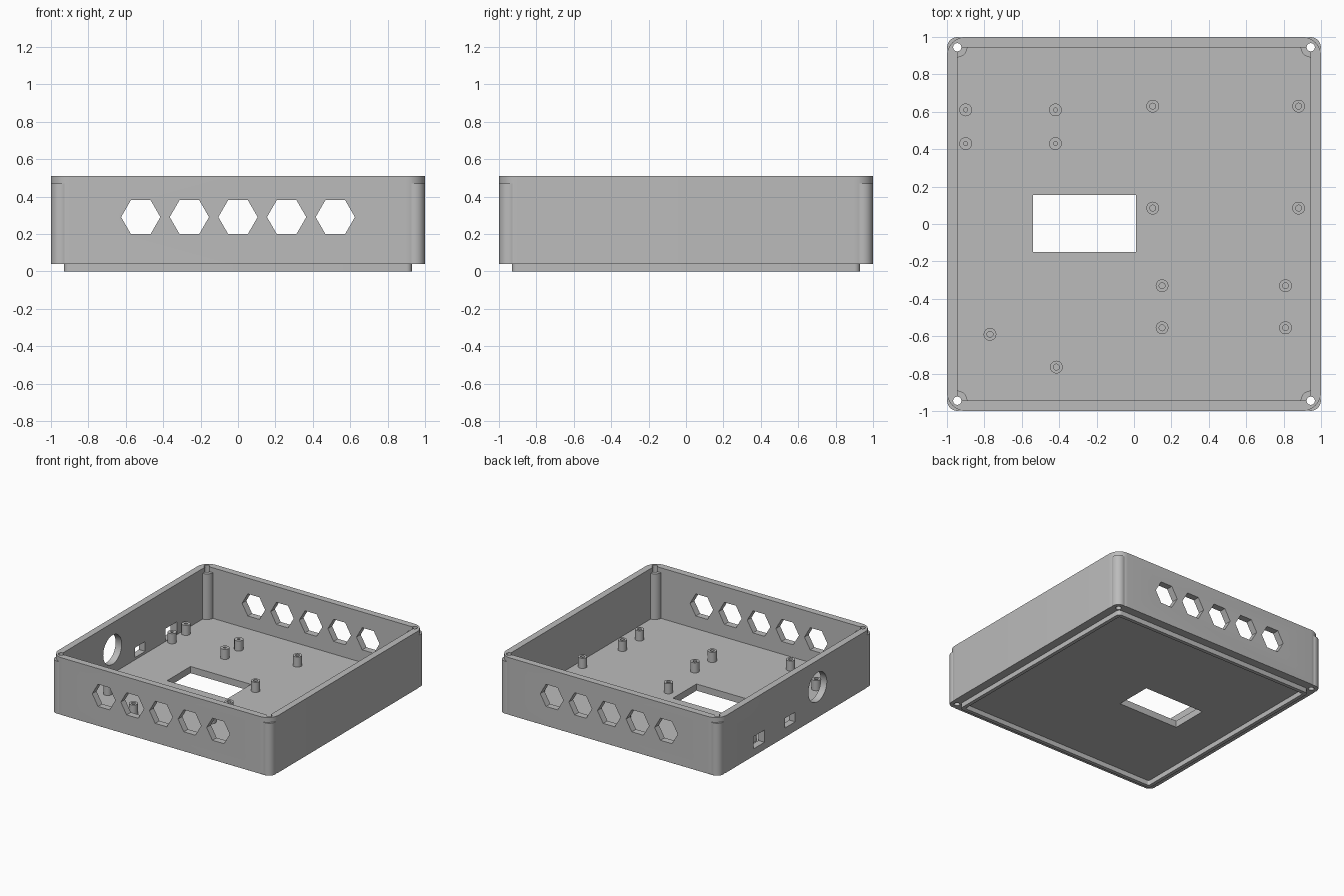
import bpy, bmesh, math
from mathutils import Matrix

cube = bpy.data.objects.get("Cube")
if cube:
    bpy.data.objects.remove(cube, do_unlink=True)

grey = bpy.data.materials.new("plain_grey")
grey.use_nodes = True
grey.diffuse_color = (0.5, 0.5, 0.5, 1)
grey.node_tree.nodes["Principled BSDF"].inputs["Base Color"].default_value = grey.diffuse_color

LEDGE, FLOOR, TOP, POST_TOP = 0.04, 0.095, 0.51, 0.47
INNER = 0.945
SCREW = [(sx * INNER, sy * INNER) for sx in (-1, 1) for sy in (-1, 1)]
ALONG_Y = Matrix.Rotation(math.pi / 2, 4, 'X')              # local x, y, z -> x, z, -y
ALONG_X = Matrix(((0, 0, 1, 0), (1, 0, 0, 0), (0, 1, 0, 0), (0, 0, 0, 1)))  # -> y, z, x


def circle(cx, cy, r, n=32):
    return [(cx + r * math.cos(2 * math.pi * i / n),
             cy + r * math.sin(2 * math.pi * i / n)) for i in range(n)]


def rect(x0, x1, y0, y1):
    return [(x0, y0), (x1, y0), (x1, y1), (x0, y1)]


def rounded_square(half, r, n=10):
    pts = []
    for k, (sx, sy) in enumerate([(1, 1), (-1, 1), (-1, -1), (1, -1)]):
        for i in range(n + 1):
            a = math.pi / 2 * (k + i / n)
            pts.append((sx * (half - r) + r * math.cos(a), sy * (half - r) + r * math.sin(a)))
    return pts


def prism(bm, pts, z0, z1, matrix=Matrix()):
    """Closed straight prism over a 2D outline."""
    low = [bm.verts.new(matrix @ Matrix.Translation((x, y, z0)).translation) for x, y in pts]
    high = [bm.verts.new(matrix @ Matrix.Translation((x, y, z1)).translation) for x, y in pts]
    bm.faces.new(low[::-1])
    bm.faces.new(high)
    for i in range(len(pts)):
        j = (i + 1) % len(pts)
        bm.faces.new((low[i], low[j], high[j], high[i]))


def make(name, prisms):
    bm = bmesh.new()
    for p in prisms:
        prism(bm, *p)
    bmesh.ops.recalc_face_normals(bm, faces=bm.faces)
    mesh = bpy.data.meshes.new(name)
    bm.to_mesh(mesh)
    bm.free()
    mesh.materials.append(grey)
    obj = bpy.data.objects.new(name, mesh)
    bpy.context.collection.objects.link(obj)
    return obj


def activate(obj):
    bpy.ops.object.select_all(action='DESELECT')
    obj.select_set(True)
    bpy.context.view_layer.objects.active = obj


def combine(obj, operation, prisms):
    """Apply a boolean with a temporary tool made of prisms."""
    tool = make("tool", prisms)
    tool.hide_render = True
    mod = obj.modifiers.new("bool", 'BOOLEAN')
    mod.operation, mod.object, mod.solver = operation, tool, 'EXACT'
    activate(obj)
    bpy.ops.object.modifier_apply(modifier=mod.name)
    bpy.data.objects.remove(tool, do_unlink=True)


def smooth(obj):
    activate(obj)
    bpy.ops.object.shade_smooth_by_angle(angle=math.radians(30))


# Open tray with rounded outside corners and a square inside
tray = make("tray", [(rounded_square(1, 0.1), LEDGE, TOP)])
combine(tray, 'DIFFERENCE', [(rect(-INNER, INNER, -INNER, INNER), FLOOR, 0.7)])

# Corner screw posts, ending below the rim
combine(tray, 'UNION', [(circle(x, y, 0.054), LEDGE, POST_TOP) for x, y in SCREW])

# Screw holes and the floor window
combine(tray, 'DIFFERENCE',
        [(circle(x, y, 0.022, 24), -0.1, 0.7) for x, y in SCREW]
        + [(rect(-0.54, 0.01, -0.15, 0.155), -0.1, 0.2)])

# Hexagonal vents through the front and back walls
vents = [(circle(i * 0.26, 0.29, 0.105, 6), s - 0.2, s + 0.2, ALONG_Y)
         for i in range(-2, 3) for s in (-1, 1)]
combine(tray, 'DIFFERENCE', vents)

# Round opening and two socket openings in one side wall
combine(tray, 'DIFFERENCE', [
    (circle(-0.28, 0.29, 0.12, 40), -1.2, -0.8, ALONG_X),
    (rect(0.01, 0.145, 0.115, 0.195), -1.2, -0.8, ALONG_X),
    (rect(0.41, 0.555, 0.1, 0.2), -1.2, -0.8, ALONG_X)])
smooth(tray)

# Stacking lip under the tray
lip = make("stacking_lip", [(rounded_square(0.93, 0.03, 6), 0, LEDGE + 0.005)])
combine(lip, 'DIFFERENCE', [(rounded_square(0.9, 0.015, 6), -0.1, 0.2)])
smooth(lip)

# Board standoffs with blind holes: corner groups plus two single ones
groups = [((-0.9, -0.42), (0.43, 0.61), 0.011),
          ((0.1, 0.88), (0.085, 0.63), 0.016),
          ((0.15, 0.81), (-0.555, -0.33), 0.016),
          ((-0.77,), (-0.59,), 0.016),
          ((-0.415,), (-0.765,), 0.016)]
for xs, ys, bore in groups:
    for x in xs:
        for y in ys:
            post = make("standoff", [(circle(x, y, 0.034, 24), FLOOR - 0.005, 0.178)])
            combine(post, 'DIFFERENCE', [(circle(x, y, bore, 16), FLOOR + 0.005, 0.3)])
            smooth(post)
